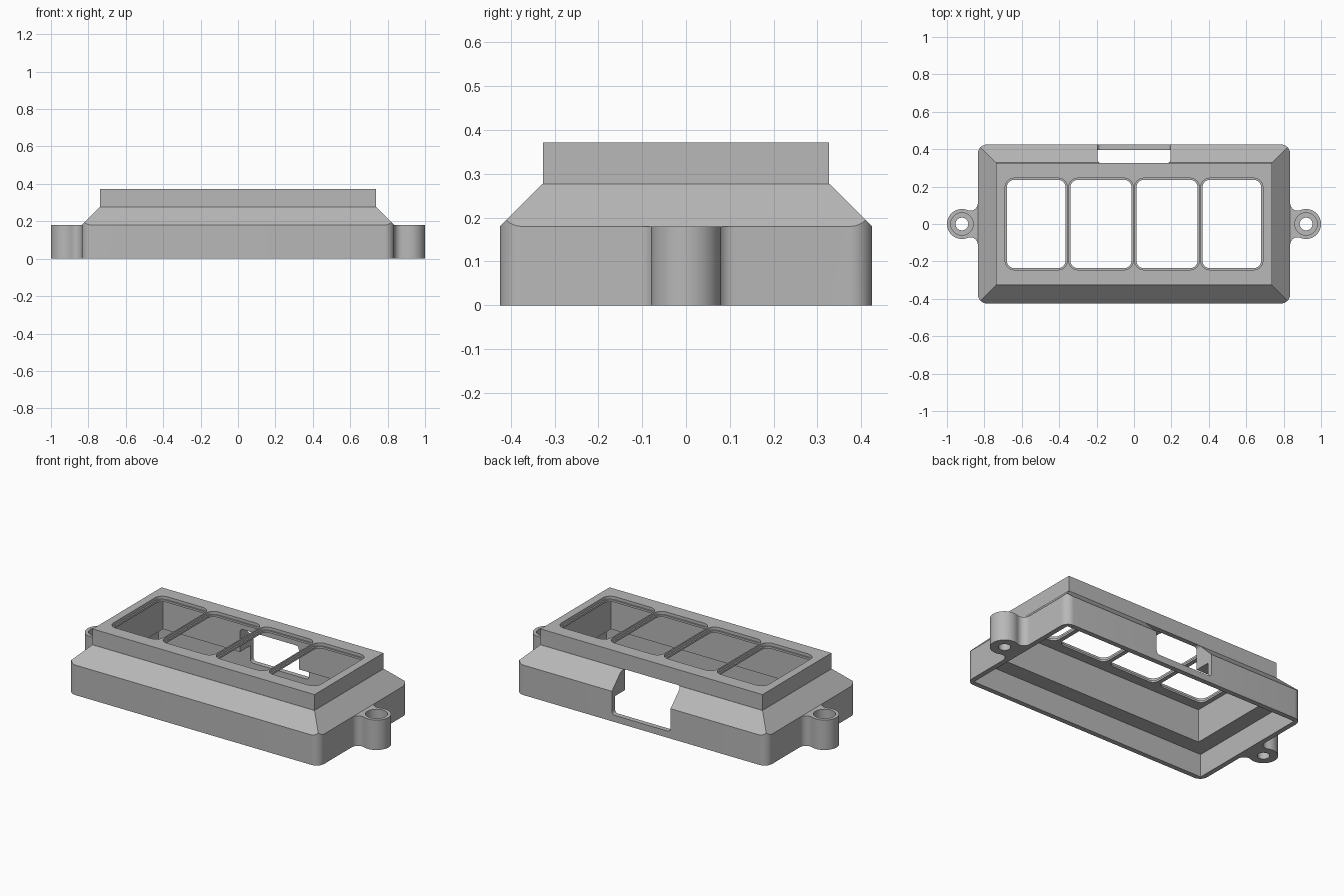
import bpy, bmesh
from math import cos, sin, pi, sqrt, atan2

cube = bpy.data.objects.get("Cube")
if cube:
    bpy.data.objects.remove(cube, do_unlink=True)

grey = bpy.data.materials.new("plain_grey")
grey.use_nodes = True
grey.diffuse_color = (0.48, 0.48, 0.48, 1)
grey.node_tree.nodes["Principled BSDF"].inputs["Base Color"].default_value = (0.48, 0.48, 0.48, 1)


def arc(cx, cy, r, a0, a1, n=8):
    return [(cx + r * cos(a0 + (a1 - a0) * i / n), cy + r * sin(a0 + (a1 - a0) * i / n))
            for i in range(n + 1)]


def rect(x0, x1, y0, y1, r=0):
    if not r:
        return [(x0, y0), (x1, y0), (x1, y1), (x0, y1)]
    corners = [(x1 - r, y1 - r), (x0 + r, y1 - r), (x0 + r, y0 + r), (x1 - r, y0 + r)]
    return [p for i, (x, y) in enumerate(corners) for p in arc(x, y, r, i * pi / 2, (i + 1) * pi / 2)]


def loft(name, low, high, z0, z1, along_y=False):
    """Closed solid between two outlines with matching point counts."""
    bm = bmesh.new()
    place = (lambda x, y, z: (x, z, y)) if along_y else (lambda x, y, z: (x, y, z))
    a = [bm.verts.new(place(x, y, z0)) for x, y in low]
    b = [bm.verts.new(place(x, y, z1)) for x, y in high]
    bm.faces.new(a[::-1])
    bm.faces.new(b)
    for i in range(len(a)):
        j = (i + 1) % len(a)
        bm.faces.new((a[i], a[j], b[j], b[i]))
    bmesh.ops.recalc_face_normals(bm, faces=bm.faces)
    mesh = bpy.data.meshes.new(name)
    bm.to_mesh(mesh)
    bm.free()
    mesh.materials.append(grey)
    obj = bpy.data.objects.new(name, mesh)
    bpy.context.collection.objects.link(obj)
    return obj


def prism(name, outline, z0, z1, along_y=False):
    return loft(name, outline, outline, z0, z1, along_y)


def combine(target, tool, operation):
    mod = target.modifiers.new("shape", "BOOLEAN")
    mod.operation, mod.solver, mod.object = operation, "EXACT", tool
    bpy.context.view_layer.objects.active = target
    bpy.ops.object.modifier_apply(modifier=mod.name)
    bpy.data.objects.remove(tool, do_unlink=True)


W, D, SHOULDER, NECK, TOP = 0.835, 0.425, 0.18, 0.277, 0.372
BX, BY = W - 0.097, D - 0.097

# Rounded base with sloping shoulders
housing = prism("housing", rect(-W, W, -D, D, 0.05), 0, NECK)
grow = SHOULDER + 0.1
slopes = loft("slopes", rect(-W - grow, W + grow, -D - grow, D + grow),
              rect(-BX + 0.003, BX - 0.003, -BY + 0.003, BY - 0.003), -0.1, NECK + 0.003)
combine(housing, slopes, "INTERSECT")

# Raised rectangular block
combine(housing, prism("block", rect(-BX + 0.001, BX - 0.001, -BY + 0.001, BY - 0.001), 0.2, TOP), "UNION")

# Screw lugs with concave fillets where they meet the base
LX, LR, F = 0.92, 0.08, 0.04
fy = sqrt((LR + F) ** 2 - (W + F - LX) ** 2)
touch = atan2(fy, W + F - LX)
upper = arc(W + F, fy, F, pi, touch + pi)
outline = ([(0.82, -fy)] + [(x, -y) for x, y in upper]
           + arc(LX, 0, LR, -touch, touch, 32)[1:-1] + upper[::-1] + [(0.82, fy)])
for side in (-1, 1):
    combine(housing, prism("lug", [(side * x, y) for x, y in outline], 0, SHOULDER), "UNION")

# Stepped cavity, open underneath
combine(housing, prism("lower_cavity", rect(-W + 0.03, W - 0.03, -D + 0.03, D - 0.03), -0.1, 0.14), "DIFFERENCE")
combine(housing, prism("upper_cavity", rect(-BX + 0.03, BX - 0.03, -BY + 0.03, BY - 0.03), 0.1, TOP - 0.03), "DIFFERENCE")

# Countersunk screw holes
for side in (-1, 1):
    for r, z in ((0.034, -0.1), (0.06, 0.06)):
        combine(housing, prism("hole", arc(side * LX, 0, r, 0, 2 * pi, 40)[:-1], z, 0.3), "DIFFERENCE")

# Four windows in the top, each with a shallow rim step
for x0, x1 in ((-0.68, -0.366), (-0.34, -0.013), (0.013, 0.34), (0.366, 0.68)):
    for e, z in ((0, 0.3), (0.009, TOP - 0.018)):
        combine(housing, prism("window", rect(x0 - e, x1 + e, -0.236 - e, 0.236 + e, 0.04 + e), z, 0.5), "DIFFERENCE")

# Opening in the back wall
combine(housing, prism("back_opening", rect(-0.195, 0.195, 0.04, NECK + 0.002, 0.02), 0.26, 0.6, True), "DIFFERENCE")

bpy.ops.object.select_all(action="DESELECT")
housing.select_set(True)
bpy.context.view_layer.objects.active = housing
bpy.ops.object.shade_smooth_by_angle(angle=pi / 7)
